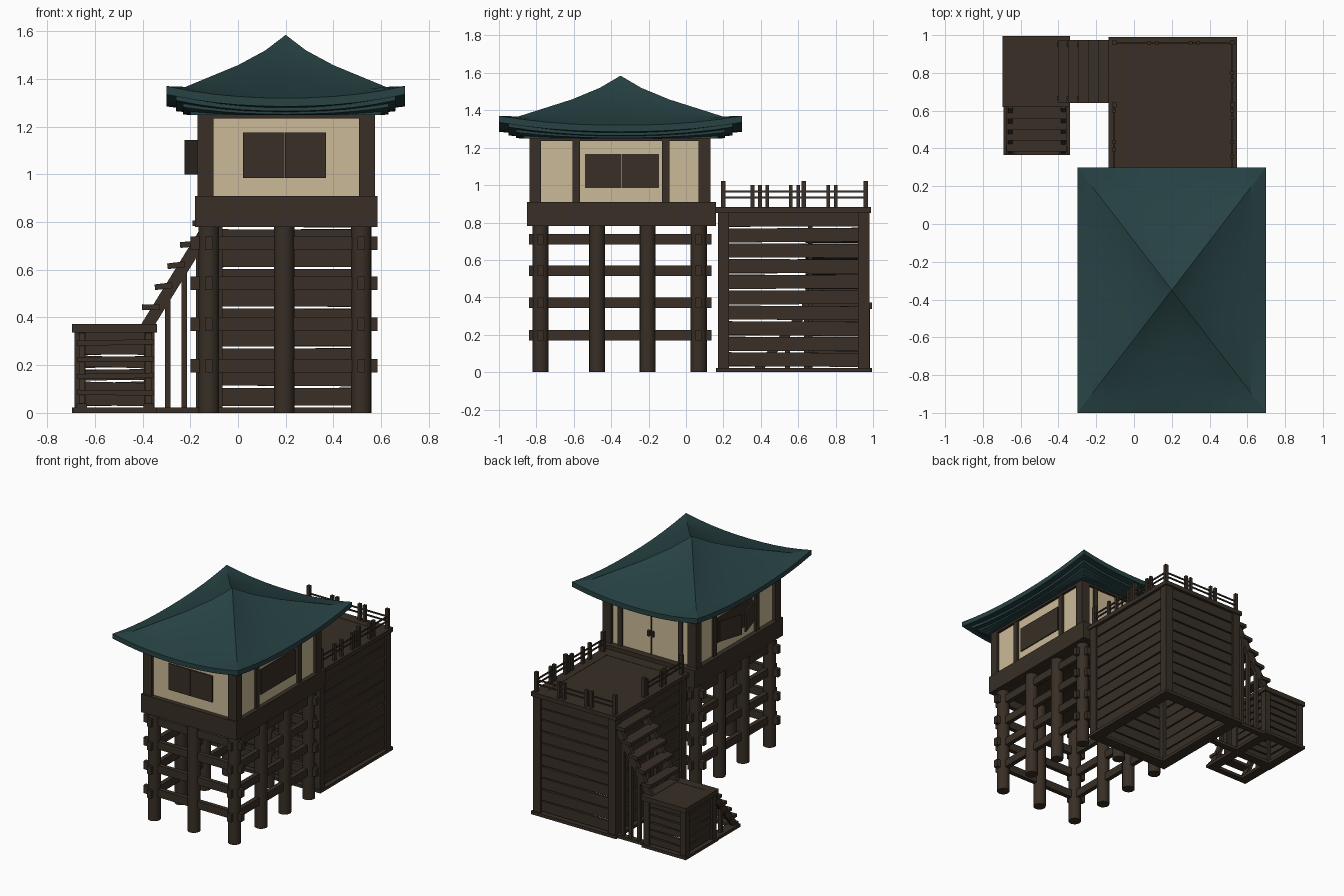
import bpy, bmesh, math, random
from mathutils import Matrix, Vector

if "Cube" in bpy.data.objects:
    bpy.data.objects.remove(bpy.data.objects["Cube"])

random.seed(4)


def material(name, rgb):
    m = bpy.data.materials.new(name)
    m.diffuse_color = (*rgb, 1)
    m.use_nodes = True
    m.node_tree.nodes["Principled BSDF"].inputs["Base Color"].default_value = m.diffuse_color
    return m


WOOD = material("dark wood", (0.040, 0.028, 0.019))
PLASTER = material("cream plaster", (0.60, 0.49, 0.31))
TEAL = material("teal roof", (0.020, 0.054, 0.057))


def finish(name, bm, mat, smooth=None):
    bmesh.ops.recalc_face_normals(bm, faces=bm.faces)
    me = bpy.data.meshes.new(name)
    bm.to_mesh(me)
    bm.free()
    me.materials.append(mat)
    ob = bpy.data.objects.new(name, me)
    bpy.context.collection.objects.link(ob)
    if smooth:
        bpy.ops.object.select_all(action='DESELECT')
        ob.select_set(True)
        bpy.context.view_layer.objects.active = ob
        bpy.ops.object.shade_smooth_by_angle(angle=math.radians(smooth))
    return ob


def box(bm, x0, x1, y0, y1, z0, z1, axis=None, angle=0):
    rot = Matrix.Rotation(angle, 4, axis) if axis else Matrix()
    mat = (Matrix.Translation(((x0 + x1) / 2, (y0 + y1) / 2, (z0 + z1) / 2)) @ rot
           @ Matrix.Diagonal((x1 - x0, y1 - y0, z1 - z0, 1)))
    bmesh.ops.create_cube(bm, size=1, matrix=mat)


def part(name, boxes, mat=WOOD):
    bm = bmesh.new()
    for b in boxes:
        box(bm, *b)
    return finish(name, bm, mat)


# Curved hip roof with stepped underside
def lerp(table, r):
    for (a, za), (b, zb) in zip(table, table[1:]):
        if r <= b:
            return za + (zb - za) * (r - a) / (b - a)


MID = [(0, 1.585), (.17, 1.513), (.4, 1.44), (.7, 1.372), (1, 1.32)]
HIP = [(0, 1.585), (.17, 1.52), (.4, 1.458), (.84, 1.367), (1, 1.37)]
bm = bmesh.new()
N = 10


def ring(r, zfun):
    vs = []
    for k in range(4):
        for i in range(N):
            s = -1 + 2 * i / N
            u, v = [(s, -1), (1, s), (-s, 1), (-1, -s)][k]
            vs.append(bm.verts.new((0.2 + .5 * r * u, -.35 + .65 * r * v, zfun(abs(s) ** 2.2))))
    return vs


rings = [ring(r, lambda t, r=r: lerp(MID, r) * (1 - t) + lerp(HIP, r) * t)
         for r in (.08, .17, .28, .4, .55, .7, .84, .93, 1)]
for r, drop, lift in [(1, .035, .05), (.92, .04, .05), (.92, .055, .045), (.86, .058, .035),
                      (.86, .068, .03), (.80, .072, .015), (.80, .085, 0)]:
    rings.append(ring(r, lambda t, d=drop, l=lift: 1.335 - d + l * t - (.015 if d < .085 else 0)))
top = bm.verts.new((.2, -.35, 1.585))
M = 4 * N
for i in range(M):
    bm.faces.new((top, rings[0][i], rings[0][(i + 1) % M]))
    for a, b in zip(rings, rings[1:]):
        bm.faces.new((a[i], b[i], b[(i + 1) % M], a[(i + 1) % M]))
bm.faces.new(rings[-1])
finish("roof", bm, TEAL, 15)

# Hall: base, plaster walls, timber frame
part("hall_base", [(-.18, .585, -.85, .16, .78, .91)])
part("hall_walls", [(-.145, .555, -.815, .11, .9, 1.25)], PLASTER)
frame = [(x, x + .068, y, y + .062, .9, 1.25) for x in (-.17, .507) for y in (-.838, .068)]
frame += [(x, x + .025, y, y + .04, .9, 1.24) for x in (-.16, .545) for y in (-.607, -.127)]
frame += [(x, x + .035, .09, .122, .9, 1.24) for x in (-.055, .425)]
frame += [(-.17, .575, y, y + .04, 1.235, 1.262) for y in (-.838, .09)]
frame += [(x, x + .04, -.838, .13, 1.235, 1.262) for x in (-.17, .535)]
part("wall_frame", frame)

# Windows: paired shutters, open on the left side
part("front_shutters", [(.02, .194, -.823, -.81, .985, 1.175), (.197, .37, -.823, -.81, .985, 1.175)])
part("right_shutters", [(.55, .563, -.54, -.344, .985, 1.165), (.55, .563, -.341, -.145, .985, 1.165)])
part("left_window", [(-.151, -.14, -.54, -.145, .985, 1.165)])
part("left_open_shutters", [(-.197, -.185, -.54, -.36, 1.0, 1.145, 'Z', .30),
                            (-.197, -.185, -.325, -.145, 1.0, 1.145, 'Z', -.30)])
part("door_seam_and_handles", [(.196, .202, .105, .114, .91, 1.235),
                               (.175, .19, .11, .125, 1.04, 1.08), (.208, .223, .11, .125, 1.04, 1.08)])

# Stilts and cross beams
XS, YS = (-.122, .193, .517), (-.778, -.475, -.205, .068)
bm = bmesh.new()
for x in XS:
    for y in YS:
        if x != XS[1] or y in (YS[0], YS[3]):
            bmesh.ops.create_cone(bm, cap_ends=True, segments=16, radius1=.043, radius2=.043, depth=.79,
                                  matrix=Matrix.Translation((x, y, .395)))
finish("stilts", bm, WOOD, 40)
beams = []
for z in (.17, .343, .515, .683):
    beams += [(-.2, .585, y - .016, y + .016, z, z + .056) for y in (YS[0], YS[3])]
    beams += [(x - .016, x + .016, -.84, .135, z, z + .056) for x in (XS[0], XS[2])]
part("cross_beams", beams)


# Plank-clad box frame, used for the platform and the landing
def crate(name, x0, x1, y0, y1, h, post, rows, tilt, lip):
    fr = []
    for x in (x0, x1 - post):
        for y in (y0, y1 - post):
            fr.append((x, x + post, y, y + post, 0, h))
    for za, zb in ((0, .022), (h - lip, h)):
        e = .01
        fr += [(x0 - e, x1 + e, y - e, y + post + e, za, zb) for y in (y0, y1 - post)]
        fr += [(x - e, x + post + e, y0 - e, y1 + e, za, zb) for x in (x0, x1 - post)]
    part(name + "_frame", fr)
    part(name + "_floor", [(x0, x1, y0, y1, h - .024, h - .002)])
    pl, step = [], (h - .05) / rows
    for i in range(rows):
        za = .03 + i * step
        zb = za + step - .009
        for x in (x0 + .012, x1 - .03):
            pl.append((x, x + .018, y0 + .03, y1 - .03, za, zb, 'X', random.uniform(-tilt, tilt)))
        for y in (y0 + .012, y1 - .03):
            pl.append((x0 + .03, x1 - .03, y, y + .018, za, zb, 'Y', random.uniform(-tilt, tilt)))
    part(name + "_planks", pl)


crate("platform", -.125, .535, .17, .98, .882, .06, 10, .008, .03)
crate("landing", -.685, -.35, .63, .985, .372, .045, 6, .035, .035)

# Railing: posts, balusters and two thin rails
rail = [(x - .012, x + .012, y - .012, y + .012, .87, 1.022)
        for x, y in ((.52, .2), (.52, .63), (.52, .96), (-.105, .96), (-.105, .2), (-.105, .63))]
bal = [(.52, y) for y in (.355, .435, .56, .60, .76, .80)] + [(-.105, y) for y in (.395, .435, .60)]
bal += [(x, .96) for x in (.08, .12, .3, .34)]
rail += [(x - .01, x + .01, y - .01, y + .01, .87, 1.0) for x, y in bal]
for z in (.928, .96):
    rail += [(.516, .524, .2, .96, z, z + .01), (-.109, -.101, .2, .63, z, z + .01),
             (-.105, .52, .956, .964, z, z + .01)]
part("railing", rail)


# Sloping stringer between two points
def stringer(bm, a, b, w, h):
    a, b = Vector(a), Vector(b)
    q = (b - a).to_track_quat('X', 'Z').to_matrix().to_4x4()
    bmesh.ops.create_cube(bm, size=1, matrix=Matrix.Translation((a + b) / 2) @ q
                          @ Matrix.Diagonal(((b - a).length, w, h, 1)))


# Upper flight
bm = bmesh.new()
for y in (.665, .95):
    stringer(bm, (-.39, y, .35), (-.13, y, .77), .025, .05)
    for x, top_z in ((-.295, .50), (-.225, .61), (-.165, .71)):
        box(bm, x - .012, x + .012, y - .012, y + .012, 0, top_z)
    box(bm, -.4, -.12, y - .02, y + .02, 0, .022)
for i in range(5):
    x, z = -.365 + .053 * i, .443 + .088 * i
    box(bm, x - .037, x + .037, .64, .975, z - .012, z + .012, 'Y', random.uniform(-.13, .03))
finish("upper_stairs", bm, WOOD)

# Lower flight with ground frame
bm = bmesh.new()
for x in (-.655, -.375):
    stringer(bm, (x, .39, .02), (x, .63, .32), .025, .045)
    box(bm, x - .035, x + .035, .365, .64, 0, .022)
    box(bm, x - .022, x + .022, .37, .41, 0, .04)
    box(bm, x - .012, x + .012, .53, .555, 0, .21)
box(bm, -.69, -.34, .365, .41, 0, .022)
for i in range(4):
    y, z = .42 + .057 * i, .085 + .07 * i
    box(bm, -.675, -.355, y - .036, y + .036, z - .011, z + .011, 'Y', random.uniform(-.03, .03))
finish("lower_stairs", bm, WOOD)
